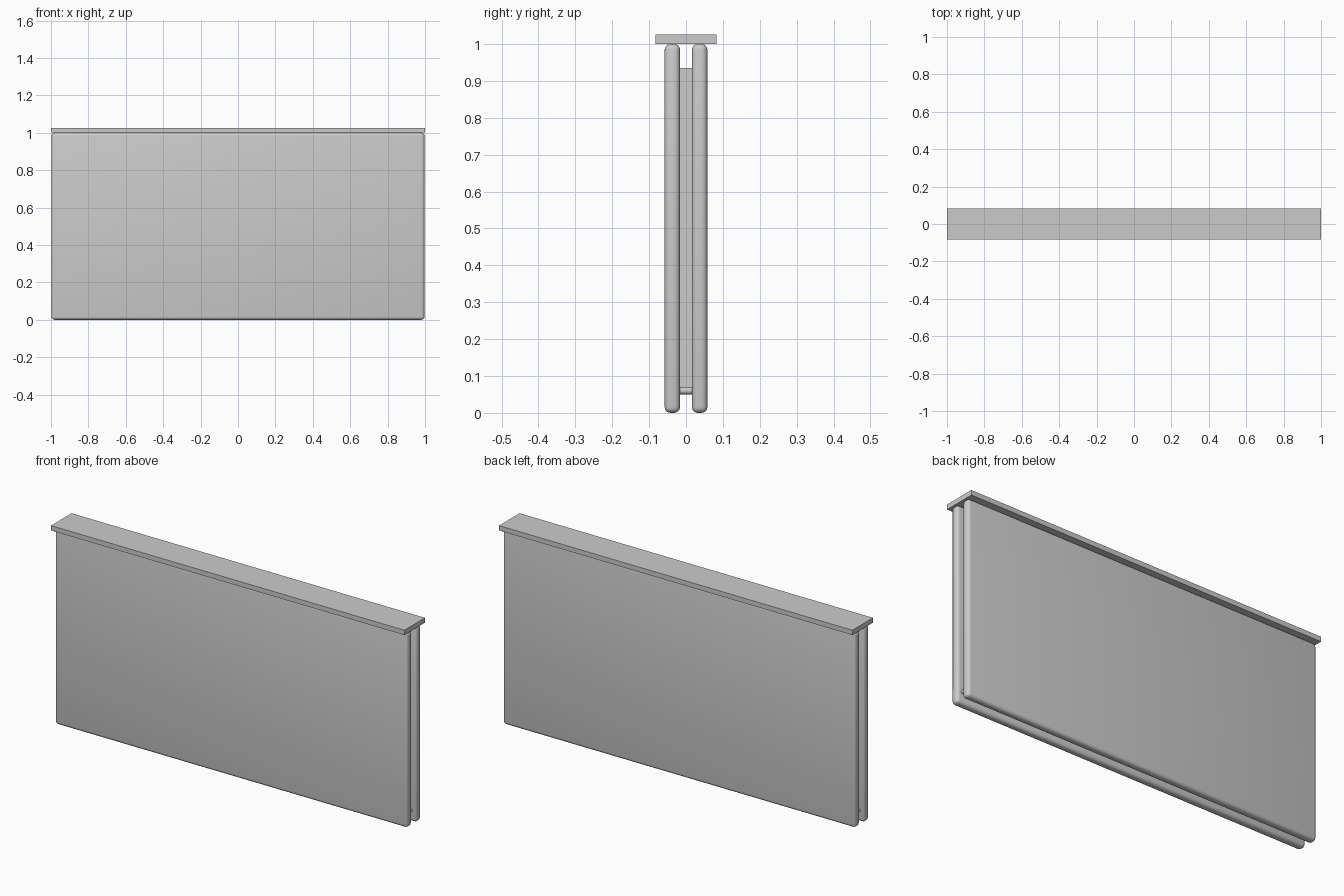
import bpy, bmesh, math

if "Cube" in bpy.data.objects:
    bpy.data.objects.remove(bpy.data.objects["Cube"])


def box(name, x, y, z, bevel=0.0):
    """Axis-aligned box from (min, max) ranges, optionally rounded."""
    bm = bmesh.new()
    bmesh.ops.create_cube(bm, size=1)
    for v in bm.verts:
        v.co = [r[0] + (c + 0.5) * (r[1] - r[0]) for c, r in zip(v.co, (x, y, z))]
    if bevel:
        bmesh.ops.bevel(bm, geom=bm.edges[:], offset=bevel, segments=4,
                        profile=0.5, affect='EDGES')
    return finish(name, bm, bevel > 0)


def finish(name, bm, smooth=False):
    me = bpy.data.meshes.new(name)
    bm.to_mesh(me)
    bm.free()
    ob = bpy.data.objects.new(name, me)
    bpy.context.collection.objects.link(ob)
    if smooth:
        bpy.context.view_layer.objects.active = ob
        ob.select_set(True)
        bpy.ops.object.shade_smooth_by_angle(angle=math.radians(30))
        ob.select_set(False)
    return ob


# Front and back radiator panels
box("front_panel", (-0.997, 0.997), (-0.058, -0.016), (0.0, 1.0), 0.016)
box("back_panel", (-0.997, 0.997), (0.016, 0.058), (0.0, 1.0), 0.016)

# Flat cover shelf
box("top_cover", (-1.0, 1.0), (-0.083, 0.083), (1.0, 1.025))

# Corrugated convector sheet between the panels (square wave, extruded up)
bm = bmesh.new()
count, half = 48, 0.95
points = []
for i in range(count + 1):
    x = -half + 2 * half * i / count
    side = 0.016 if i % 2 else -0.016
    points += [(x, -side), (x, side)]
columns = [[bm.verts.new((x, y, z)) for z in (0.065, 0.935)] for x, y in points]
for a, b in zip(columns, columns[1:]):
    bm.faces.new((a[0], b[0], b[1], a[1]))
fins = finish("convector_fins", bm)
solid = fins.modifiers.new("thickness", 'SOLIDIFY')
solid.thickness = 0.003
solid.offset = 0

# Short pipes joining the panels near the bottom corners
for name, x in (("left_connector", -0.965), ("right_connector", 0.965)):
    bpy.ops.mesh.primitive_cylinder_add(vertices=24, radius=0.01, depth=0.04,
                                        location=(x, 0, 0.06),
                                        rotation=(math.pi / 2, 0, 0))
    bpy.context.object.name = name
    bpy.ops.object.shade_smooth_by_angle(angle=math.radians(30))
